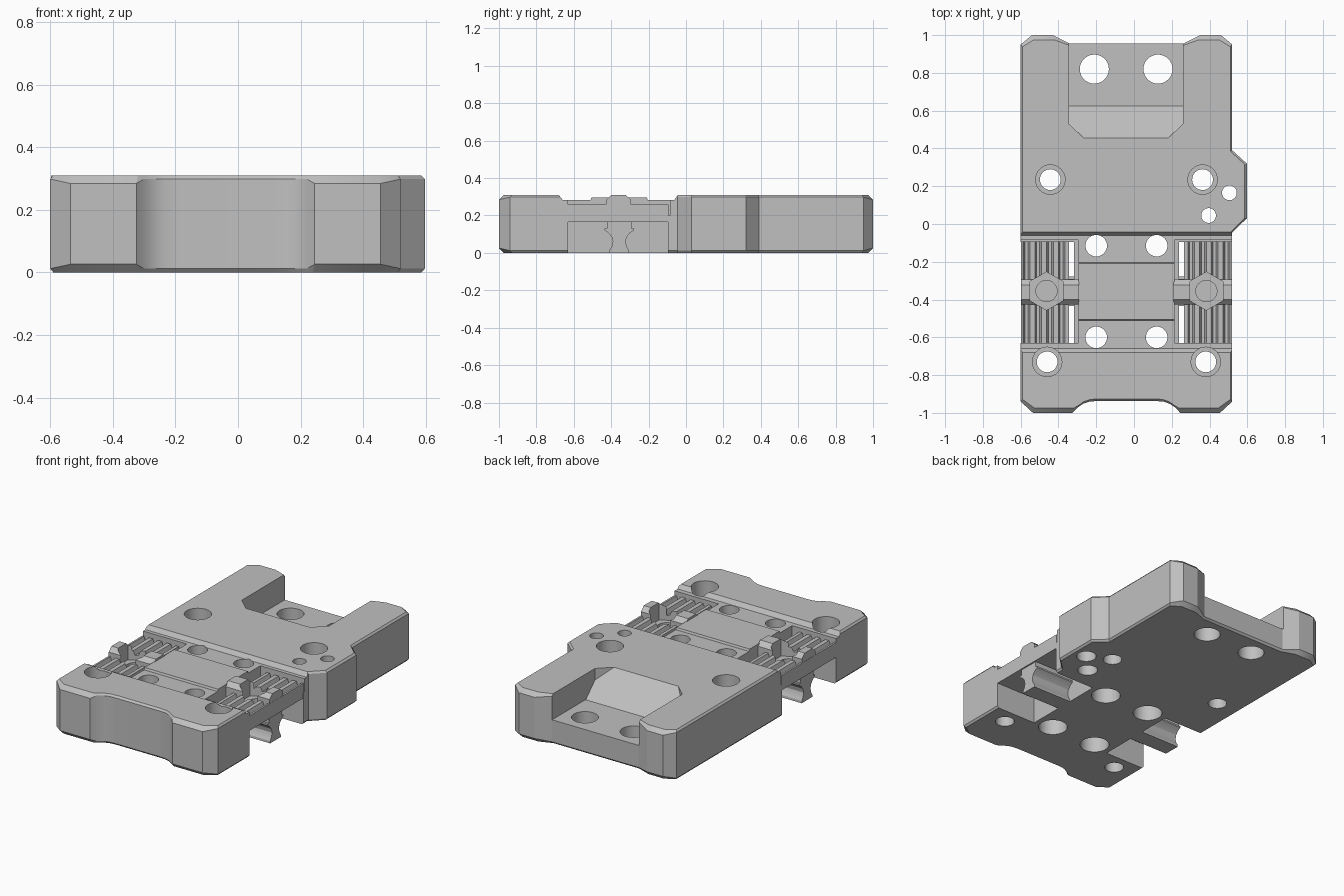
import bpy, bmesh, math

if "Cube" in bpy.data.objects:
    bpy.data.objects.remove(bpy.data.objects["Cube"])

CX = -0.04      # centre line of the main block
TOP = 0.31

grey = bpy.data.materials.new("machined_grey")
grey.use_nodes = True
grey.diffuse_color = (0.53, 0.53, 0.53, 1)
grey.node_tree.nodes["Principled BSDF"].inputs["Base Color"].default_value = (0.53, 0.53, 0.53, 1)


def loft(name, rings):
    """Closed solid through matching rings of points."""
    bm = bmesh.new()
    loops = [[bm.verts.new(p) for p in ring] for ring in rings]
    n = len(loops[0])
    for a, b in zip(loops, loops[1:]):
        for i in range(n):
            j = (i + 1) % n
            bm.faces.new((a[i], a[j], b[j], b[i]))
    bm.faces.new(loops[0])
    bm.faces.new(loops[-1])
    bmesh.ops.recalc_face_normals(bm, faces=bm.faces)
    mesh = bpy.data.meshes.new(name)
    bm.to_mesh(mesh)
    bm.free()
    mesh.materials.append(grey)
    ob = bpy.data.objects.new(name, mesh)
    bpy.context.collection.objects.link(ob)
    return ob


def prism(name, pts, lo, hi, axis="z"):
    """Extrude a 2D profile along one axis."""
    place = {"x": lambda a, b, t: (t, a, b),
             "y": lambda a, b, t: (a, t, b),
             "z": lambda a, b, t: (a, b, t)}[axis]
    return loft(name, [[place(a, b, t) for a, b in pts] for t in (lo, hi)])


def box(name, x0, x1, y0, y1, z0, z1):
    return prism(name, [(x0, y0), (x1, y0), (x1, y1), (x0, y1)], z0, z1)


def disc(name, x, y, r, z0=-0.1, z1=0.4, sides=32):
    ring = [(x + r * math.sin(2 * math.pi * i / sides),
             y + r * math.cos(2 * math.pi * i / sides)) for i in range(sides)]
    return prism(name, ring, z0, z1)


def carve(target, *cutters):
    bpy.context.view_layer.objects.active = target
    for c in cutters:
        c.hide_render = True
        mod = target.modifiers.new("cut", "BOOLEAN")
        mod.operation, mod.solver, mod.object = "DIFFERENCE", "EXACT", c
        bpy.ops.object.modifier_apply(modifier=mod.name)
    for c in cutters:
        bpy.data.objects.remove(c)


# Main block: outline with chamfered rims, deeper chamfers on the end faces
scoop = [(-0.325, -1), (-0.30, -0.973), (-0.27, -0.952), (-0.235, -0.94), (-0.19, -0.937)]
outline = [(-0.6, -0.94), (-0.535, -1)] + scoop
outline += [(2 * CX - x, y) for x, y in reversed(scoop)]
outline += [(0.455, -1), (0.52, -0.94),
            (0.52, -0.045), (0.597, 0.03), (0.597, 0.32), (0.52, 0.39),
            (0.52, 0.95), (0.46, 1), (0.35, 1), (0.26, 0.955),
            (-0.34, 0.955), (-0.43, 1), (-0.54, 1), (-0.6, 0.95)]
rim, drop = [], []
for x, y in outline:
    end = abs(y) > 0.98
    rim.append((CX + (x - CX) * 0.982, y * (0.975 if end else 0.988)))
    drop.append(0.026 if end else 0.012)
block = loft("main_block", [
    [(x, y, 0) for x, y in rim],
    [(x, y, d) for (x, y), d in zip(outline, drop)],
    [(x, y, TOP - d) for (x, y), d in zip(outline, drop)],
    [(x, y, TOP) for x, y in rim]])

# Rear pocket: flat floor and a ramp with clipped corners
FLOOR = 0.15
carve(block, box("cut", -0.345, 0.26, 0.62, 1.1, FLOOR, 0.5))
ramp = [(-0.345, 0.625), (-0.345, 0.53), (-0.265, 0.455),
        (0.18, 0.455), (0.26, 0.53), (0.26, 0.625)]
slope = (TOP - FLOOR) / (0.62 - 0.455)
carve(block, loft("cut", [[(x, y, FLOOR + (0.62 - y) * slope) for x, y in ramp],
                          [(x, y, 0.5) for x, y in ramp]]))

# Sunken middle with sloped ends and a slightly raised centre pad
channel = [(-0.70, 0.35), (-0.68, TOP), (-0.66, 0.284), (-0.51, 0.284),
           (-0.505, 0.297), (-0.21, 0.297), (-0.205, 0.284),
           (-0.062, 0.284), (-0.043, TOP), (-0.02, 0.35)]
carve(block, prism("cut", channel, -0.8, 0.521, "x"))

# Side openings
for s in (-1, 1):
    def X(u):
        return CX + s * u
    carve(block,
          box("cut", X(0.278), X(0.8), -0.63, -0.095, -0.1, 0.5),
          box("cut", X(0.255), X(0.8), -0.63, -0.085, 0.2, 0.5))

# Screw holes, counterbored from above
for u, y in ((0.403, 0.235), (0.42, -0.73)):
    for s in (-1, 1):
        carve(block, disc("cut", CX + s * u, y, 0.055),
              disc("cut", CX + s * u, y, 0.078, 0.17))
# Centre holes, counterbored from below
for y in (-0.115, -0.6):
    for s in (-1, 1):
        carve(block, disc("cut", CX + s * 0.16, y, 0.057),
              disc("cut", CX + s * 0.16, y, 0.085, -0.1, 0.14))
# Rear holes
for x in (-0.21, 0.127):
    carve(block, disc("cut", x, 0.82, 0.077))
# Small lug holes, counterbored from below
for x, y in ((0.505, 0.165), (0.395, 0.045)):
    carve(block, disc("cut", x, y, 0.039), disc("cut", x, y, 0.058, -0.1, 0.14))

# Side grips: ribbed shelf, cross ridge with hex seat, and hanging rail
BY = -0.357
waist = [(0, 0.053), (0.015, 0.052), (0.035, 0.04), (0.06, 0.034), (0.085, 0.04),
         (0.105, 0.056), (0.12, 0.078), (0.13, 0.078), (0.13, 0.065), (0.168, 0.065)]
rail_profile = ([(BY + w, z) for z, w in waist] +
                [(BY - w, z) for z, w in reversed(waist)])
ridge_profile = [(-0.427, 0.168), (-0.427, 0.283), (-0.40, TOP),
                 (-0.322, TOP), (-0.293, 0.283), (-0.293, 0.168)]
parts = [block]
for side, s in (("right", -1), ("left", 1)):
    def X(u):
        return CX + s * u
    # flat-topped ribs with sloped grooves
    wave = [(X(0.305), 0.165), (X(0.305), 0.258)]
    for i in range(4):
        u = 0.305 + 0.062 * i
        wave += [(X(u + d), z) for d, z in
                 ((0.02, 0.258), (0.03, 0.23), (0.046, 0.23), (0.056, 0.258))]
    wave += [(X(0.559), 0.258), (X(0.559), 0.165)]
    shelf = prism(side + "_ribbed_shelf", wave, -0.632, -0.093, "y")
    ridge = prism(side + "_cross_ridge", ridge_profile, X(0.25), X(0.558), "x")
    rail = prism(side + "_hanging_rail", rail_profile, X(0.25), X(0.55), "x")
    for ob in (shelf, ridge):
        carve(ob, disc("cut", X(0.423), -0.355, 0.101, 0.2, 0.5, 6),
              disc("cut", X(0.423), -0.355, 0.056))
    parts += [shelf, ridge, rail]

for ob in parts:
    bpy.ops.object.select_all(action="DESELECT")
    ob.select_set(True)
    bpy.context.view_layer.objects.active = ob
    bpy.ops.object.shade_smooth_by_angle(angle=math.radians(25))
